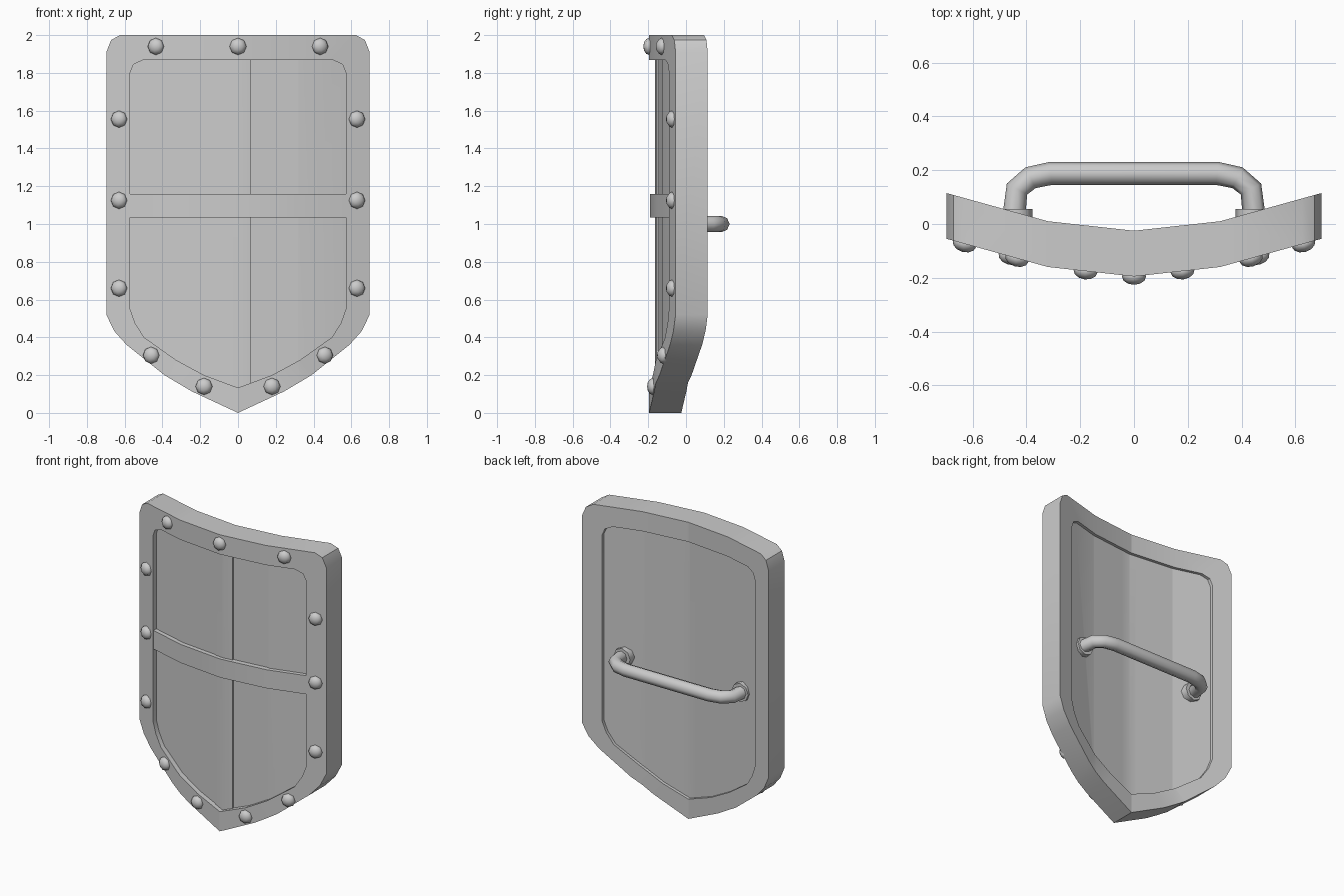
import bpy, bmesh, math
from mathutils import Matrix, Vector

if "Cube" in bpy.data.objects:
    bpy.data.objects.remove(bpy.data.objects["Cube"])

grey = bpy.data.materials.new("plain grey")
grey.use_nodes = True
grey.diffuse_color = (0.6, 0.6, 0.6, 1)
grey.node_tree.nodes["Principled BSDF"].inputs["Base Color"].default_value = (0.6, 0.6, 0.6, 1)

FOLD = 0.32      # the shield bends at the middle and at +-FOLD
FRONT, BACK = -0.195, -0.025


def slope(x):
    return 0.11 if abs(x) < FOLD else 0.278


def bend(x):
    a = abs(x)
    return 0.11 * min(a, FOLD) + 0.278 * max(a - FOLD, 0)


def finish(obj, angle=30):
    if not obj.data.materials:
        obj.data.materials.append(grey)
    bpy.ops.object.select_all(action='DESELECT')
    obj.select_set(True)
    bpy.context.view_layer.objects.active = obj
    bpy.ops.object.shade_smooth_by_angle(angle=math.radians(angle))


def to_object(name, bm, angle=30):
    bmesh.ops.recalc_face_normals(bm, faces=bm.faces)
    mesh = bpy.data.meshes.new(name)
    bm.to_mesh(mesh)
    bm.free()
    obj = bpy.data.objects.new(name, mesh)
    bpy.context.collection.objects.link(obj)
    finish(obj, angle)
    return obj


def cut(bm, x, side=0):
    # side 1 drops what lies right of x, side -1 what lies left of it
    bmesh.ops.bisect_plane(bm, geom=bm.verts[:] + bm.edges[:] + bm.faces[:],
                           plane_co=(x, 0, 0), plane_no=(1, 0, 0),
                           clear_outer=side > 0, clear_inner=side < 0)


def curved_slab(name, bm, front, back):
    # thicken a flat sheet and fold it round the shield
    for x in (-FOLD, 0, FOLD):
        cut(bm, x)
    out = bmesh.ops.extrude_face_region(bm, geom=bm.faces[:])["geom"]
    far = {g for g in out if isinstance(g, bmesh.types.BMVert)}
    for v in bm.verts:
        v.co.y = bend(v.co.x) + (back if v in far else front)
    return to_object(name, bm)


def mirrored(half):
    # half runs from the bottom tip to the top middle
    return half + [(-x, z) for x, z in reversed(half[1:-1])]


outer = mirrored([(0, 0), (0.243, 0.113), (0.39, 0.2), (0.59, 0.36), (0.656, 0.434),
                  (0.697, 0.52), (0.697, 1.91), (0.672, 1.974), (0.625, 2), (0, 2)])
inner = mirrored([(0, 0.133), (0.18, 0.2), (0.328, 0.28), (0.497, 0.4), (0.545, 0.476),
                  (0.571, 0.55), (0.571, 1.8), (0.553, 1.845), (0.503, 1.868), (0, 1.868)])

# Rim
bm = bmesh.new()
a = [bm.verts.new((x, 0, z)) for x, z in outer]
b = [bm.verts.new((x, 0, z)) for x, z in inner]
for i in range(len(a)):
    j = (i + 1) % len(a)
    bm.faces.new((a[i], a[j], b[j], b[i]))
curved_slab("rim", bm, FRONT, BACK)

# Planks, tucked slightly under the rim
edges = (-0.6, -0.32, -0.055, 0.07, 0.317, 0.6)
fronts = (0.035, 0.035, 0.03, 0.039, 0.033)
for i, depth in enumerate(fronts):
    bm = bmesh.new()
    bm.faces.new([bm.verts.new((x * 1.02, 0, 1 + (z - 1) * 1.02)) for x, z in inner])
    cut(bm, edges[i], -1)
    cut(bm, edges[i + 1], 1)
    curved_slab(f"plank_{i + 1}", bm, FRONT + depth, BACK - 0.02)

# Crossbar on the front
bm = bmesh.new()
bm.faces.new([bm.verts.new(p) for p in ((-0.58, 0, 1.035), (0.58, 0, 1.035),
                                        (0.58, 0, 1.16), (-0.58, 0, 1.16))])
curved_slab("crossbar", bm, FRONT + 0.005, FRONT + 0.06)

# Rivets round the rim
spots = [(0, 1.94), (0.435, 1.94), (0.63, 1.555), (0.63, 1.125), (0.63, 0.66),
         (0.46, 0.305), (0.18, 0.14)]
for n, (px, z) in enumerate(spots):
    for s in ((1, -1) if px else (1,)):
        x = px * s
        bm = bmesh.new()
        bmesh.ops.create_uvsphere(bm, u_segments=8, v_segments=6, radius=1)
        bmesh.ops.transform(bm, verts=bm.verts, matrix=(
            Matrix.Translation((x, FRONT + bend(x), z))
            @ Matrix.Rotation(s * math.atan(slope(x)) if x else 0, 4, 'Z')
            @ Matrix.Rotation(math.pi / 2, 4, 'X')
            @ Matrix.Diagonal((0.045, 0.045, 0.031, 1))))
        to_object(f"rivet_{n + 1}_{'left' if s > 0 else 'right'}", bm, 60)

# Grip on the back
half = [(0.45, 0.0), (0.435, 0.13), (0.385, 0.172), (0.31, 0.188)]
path = half + [(-x, y) for x, y in reversed(half)]
curve = bpy.data.curves.new("grip", 'CURVE')
curve.dimensions = '3D'
curve.bevel_depth = 0.043
curve.bevel_resolution = 2
curve.use_fill_caps = True
spline = curve.splines.new('POLY')
spline.points.add(len(path) - 1)
for p, (x, y) in zip(spline.points, path):
    p.co = (x, y, 1.0, 1)
grip = bpy.data.objects.new("grip", curve)
bpy.context.collection.objects.link(grip)
bpy.ops.object.select_all(action='DESELECT')
grip.select_set(True)
bpy.context.view_layer.objects.active = grip
bpy.ops.object.convert(target='MESH')
finish(bpy.context.object, 50)

# Collars where the grip meets the planks
for s, side in ((1, "left"), (-1, "right")):
    bm = bmesh.new()
    bmesh.ops.create_cone(bm, cap_ends=True, segments=8, radius1=0.062, radius2=0.062, depth=0.05)
    bmesh.ops.transform(bm, verts=bm.verts, matrix=(
        Matrix.Translation((0.44 * s, 0.03, 1.0)) @ Matrix.Rotation(math.pi / 2, 4, 'X')))
    to_object(f"grip_collar_{side}", bm, 50)
